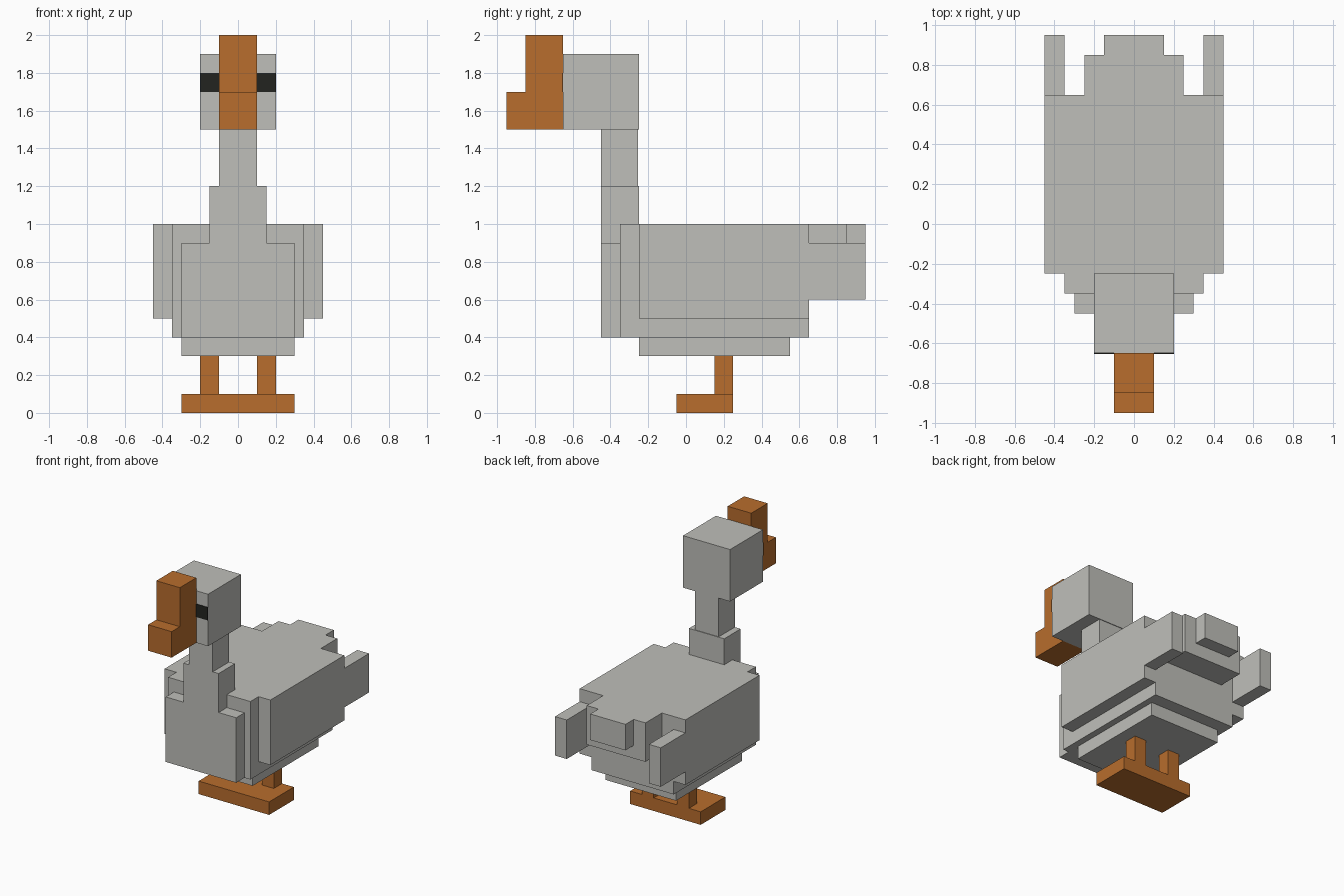
import bpy
import bmesh
from mathutils import Vector

cube = bpy.data.objects.get("Cube")
if cube:
    bpy.data.objects.remove(cube, do_unlink=True)


def material(name, colour):
    mat = bpy.data.materials.new(name)
    mat.use_nodes = True
    mat.diffuse_color = (*colour, 1)
    bsdf = next(n for n in mat.node_tree.nodes if n.type == 'BSDF_PRINCIPLED')
    bsdf.inputs["Base Color"].default_value = (*colour, 1)
    return mat


feather = material("feather grey", (0.52, 0.52, 0.49))
orange = material("beak orange", (0.48, 0.153, 0.026))
black = material("eye black", (0.016, 0.017, 0.014))


def box(name, mat, x, y, z):
    """Box spanning the (low, high) range given on each axis."""
    low, high = (Vector(c) for c in zip(x, y, z))
    bm = bmesh.new()
    bmesh.ops.create_cube(bm, size=1)
    bmesh.ops.scale(bm, vec=high - low, verts=bm.verts)
    mesh = bpy.data.meshes.new(name)
    bm.to_mesh(mesh)
    bm.free()
    mesh.materials.append(mat)
    obj = bpy.data.objects.new(name, mesh)
    obj.location = (low + high) / 2
    bpy.context.collection.objects.link(obj)


def centre(name, mat, half, y, z):
    box(name, mat, (-half, half), y, z)


def pair(name, mat, x, y, z):
    box("left_" + name, mat, x, y, z)
    box("right_" + name, mat, (-x[1], -x[0]), y, z)


# Body, chest and belly
centre("body", feather, 0.35, (-0.35, 0.65), (0.4, 1.0))
centre("chest", feather, 0.3, (-0.45, -0.35), (0.4, 0.9))
centre("belly", feather, 0.3, (-0.25, 0.55), (0.3, 0.4))

# Tail steps
centre("tail_base", feather, 0.25, (0.65, 0.85), (0.7, 1.0))
centre("tail_end", feather, 0.15, (0.85, 0.95), (0.8, 1.0))

# Wings
pair("wing", feather, (0.35, 0.45), (-0.25, 0.65), (0.5, 1.0))
pair("wing_tip", feather, (0.35, 0.45), (0.65, 0.95), (0.6, 0.9))

# Neck and head
centre("neck_base", feather, 0.15, (-0.45, -0.25), (0.9, 1.2))
centre("neck", feather, 0.1, (-0.45, -0.255), (1.2, 1.5))
centre("head", feather, 0.2, (-0.65, -0.25), (1.5, 1.9))
pair("eye", black, (0.1, 0.2), (-0.654, -0.65), (1.7, 1.8))

# Beak
centre("beak", orange, 0.1, (-0.85, -0.65), (1.5, 2.0))
centre("beak_tip", orange, 0.1, (-0.95, -0.85), (1.5, 1.7))

# Legs and joined foot
pair("leg", orange, (0.1, 0.2), (0.15, 0.25), (0.1, 0.3))
centre("foot", orange, 0.3, (-0.05, 0.25), (0.0, 0.1))
